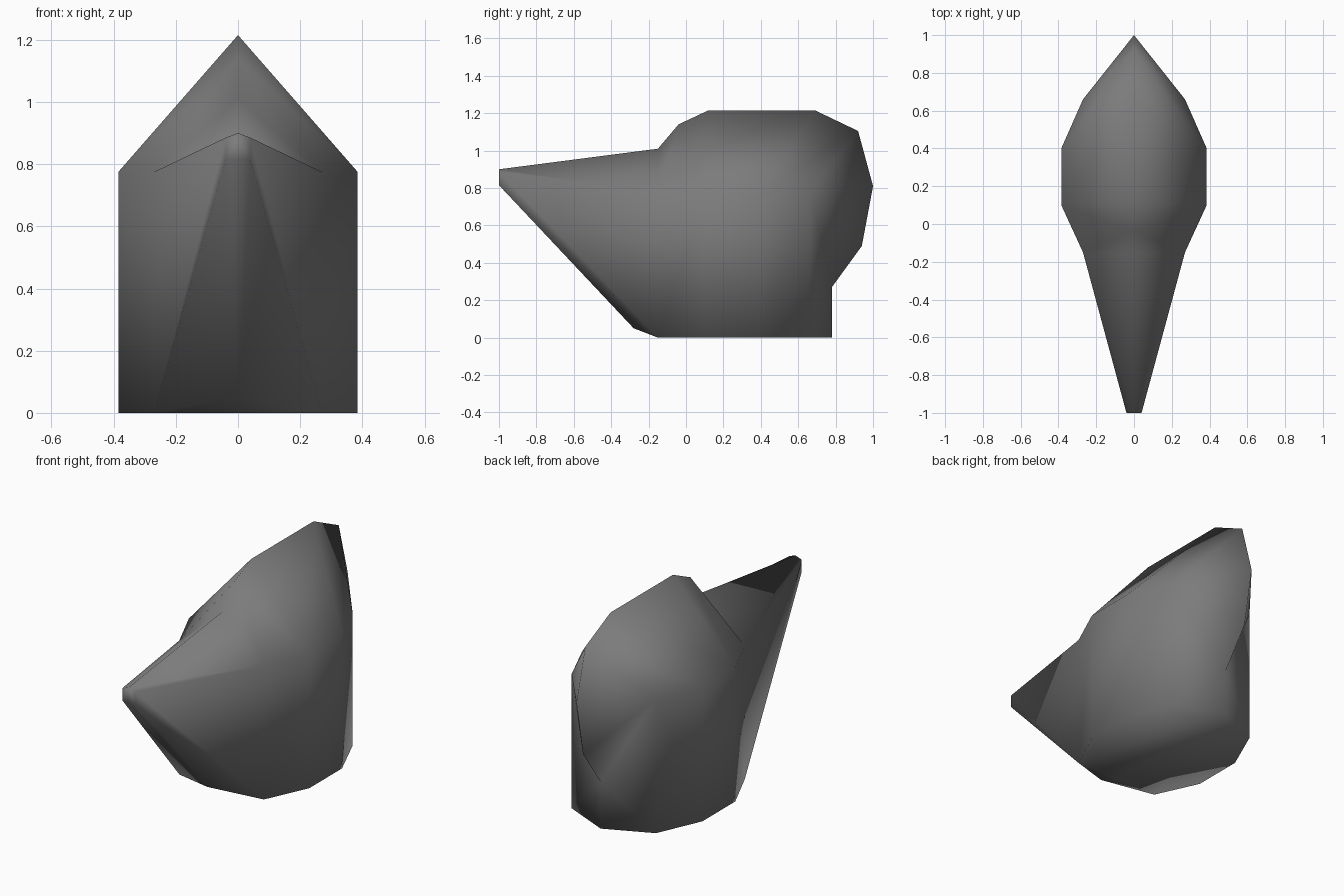
import bpy, bmesh

cube = bpy.data.objects.get("Cube")
if cube:
    bpy.data.objects.remove(cube, do_unlink=True)

grey = bpy.data.materials.new("stone_grey")
grey.use_nodes = True
colour = (0.2, 0.2, 0.2, 1)
grey.diffuse_color = colour
grey.node_tree.nodes["Principled BSDF"].inputs["Base Color"].default_value = colour

WALL = 0.775
# plan outline of one side wall, front to back
outline = [(0.27, -0.15), (0.385, 0.1), (0.385, 0.4), (0.27, 0.66)]
# centre line (y, z): crest from the beak root over the top and down the back
crest = [(-0.15, 1.01), (-0.04, 1.14), (0.12, 1.215), (0.69, 1.215),
         (0.92, 1.105), (1.0, 0.81), (0.94, 0.49), (0.78, 0.27), (0.78, 0)]
# blunt beak tip (x, z) from top to bottom
tip_points = [(0, 0.9), (0.04, 0.885), (0.04, 0.815), (0, 0.815)]

bm = bmesh.new()
low = [bm.verts.new((x, y, 0)) for x, y in outline]
top = [bm.verts.new((x, y, WALL)) for x, y in outline]
ridge = [bm.verts.new((0, y, z)) for y, z in crest]
tip = [bm.verts.new((x, -1, z)) for x, z in tip_points]
throat = bm.verts.new((0, -0.28, 0.05))
base_front = bm.verts.new((0, -0.15, 0))


def face(*verts):
    bm.faces.new(verts)


# side walls
for i in range(3):
    face(low[i], low[i + 1], top[i + 1], top[i])

# roof
face(top[0], top[1], ridge[1], ridge[0])
face(top[1], ridge[2], ridge[1])
for i in (1, 2):
    face(top[i], top[i + 1], ridge[i + 2], ridge[i + 1])

# back of the head
for i in range(4, 7):
    face(top[3], ridge[i + 1], ridge[i])
face(low[3], ridge[8], ridge[7], top[3])

# beak
face(tip[0], tip[1], top[0], ridge[0])
face(tip[1], tip[2], low[0], top[0])
face(tip[2], tip[3], throat, low[0])
face(*tip)

# underside
face(base_front, *low, ridge[8])
face(low[0], base_front, throat)

bmesh.ops.recalc_face_normals(bm, faces=bm.faces)
if low[1].link_faces[0].normal.x < 0:
    bmesh.ops.reverse_faces(bm, faces=bm.faces)
for f in bm.faces:
    f.smooth = True

mesh = bpy.data.meshes.new("beaked_head")
bm.to_mesh(mesh)
bm.free()
mesh.materials.append(grey)
head = bpy.data.objects.new("beaked_head", mesh)
bpy.context.collection.objects.link(head)

# other half
mirror = head.modifiers.new("Mirror", 'MIRROR')
mirror.use_clip = True
mirror.merge_threshold = 0.001
